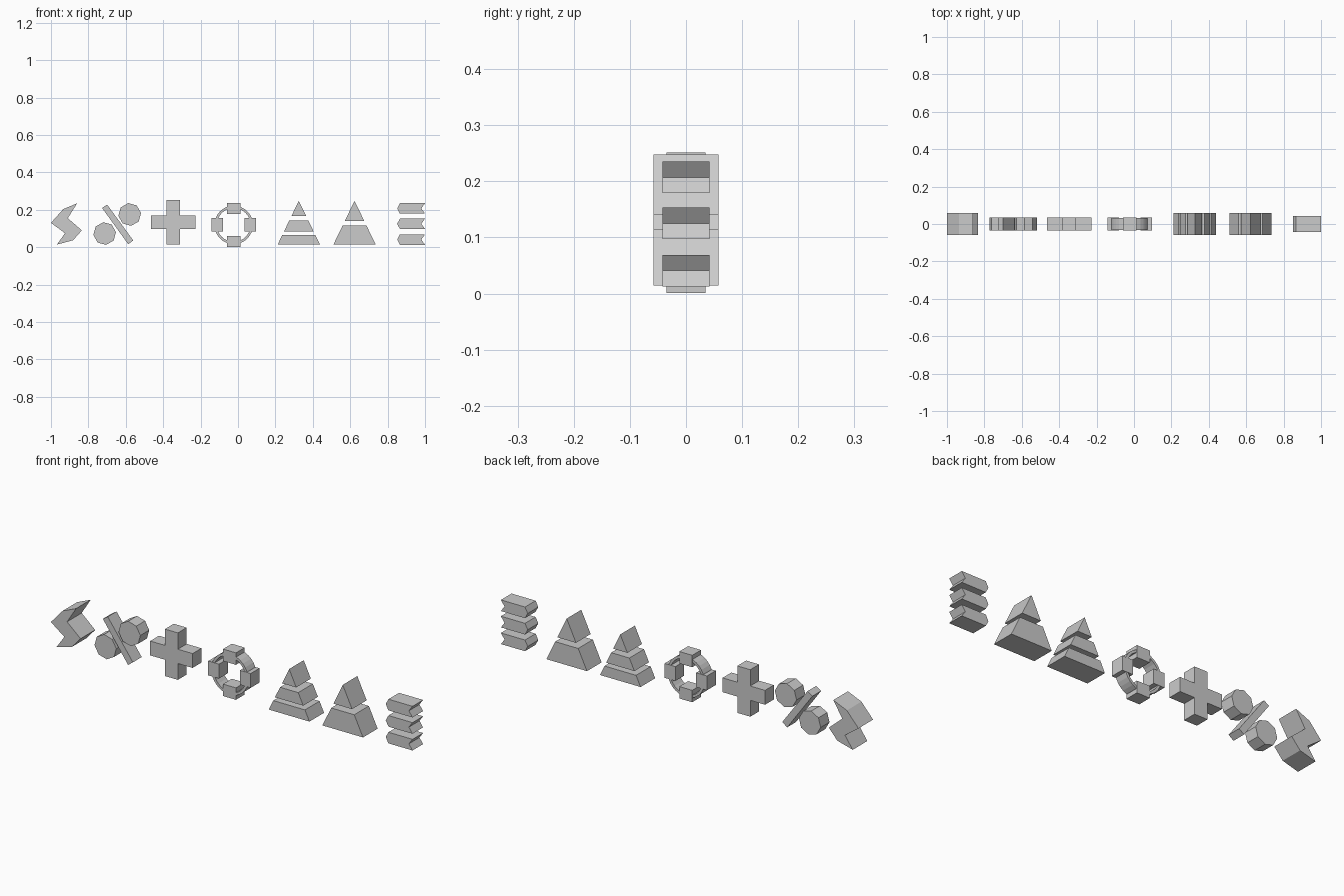
import bpy, bmesh
from math import sin, cos, pi

if "Cube" in bpy.data.objects:
    bpy.data.objects.remove(bpy.data.objects["Cube"])


def prism(name, pts, half_depth):
    """Extrude an x-z outline symmetrically along y."""
    bm = bmesh.new()
    face = bm.faces.new([bm.verts.new((x, -half_depth, z)) for x, z in pts])
    ext = bmesh.ops.extrude_face_region(bm, geom=[face])
    moved = [v for v in ext["geom"] if isinstance(v, bmesh.types.BMVert)]
    bmesh.ops.translate(bm, verts=moved, vec=(0, 2 * half_depth, 0))
    bmesh.ops.recalc_face_normals(bm, faces=bm.faces)
    mesh = bpy.data.meshes.new(name)
    bm.to_mesh(mesh)
    bm.free()
    obj = bpy.data.objects.new(name, mesh)
    bpy.context.collection.objects.link(obj)
    return obj


def box(name, cx, cz, hx, hz, half_depth):
    return prism(name, [(cx - hx, cz - hz), (cx + hx, cz - hz),
                        (cx + hx, cz + hz), (cx - hx, cz + hz)], half_depth)


def circle(cx, cz, r, n, start=0.0):
    return [(cx + r * cos(start + 2 * pi * i / n),
             cz + r * sin(start + 2 * pi * i / n)) for i in range(n)]


# Zigzag bolt
prism("zigzag_bolt", [(-1, .13), (-.935, .203), (-.86, .235), (-.91, .155),
                      (-.835, .09), (-.882, .037), (-.968, .014), (-.925, .075)], .058)

# Slash with two octagonal discs
prism("slash_bar", [(-.727, .21), (-.70, .228), (-.56, .036), (-.587, .016)], .035)
prism("lower_disc", circle(-.713, .073, .061, 8, .12), .035)
prism("upper_disc", circle(-.579, .175, .061, 8, .12), .035)

# Plus sign
c, z, a, b = -.346, .133, .118, .036
quarter = [(b, b), (b, a), (-b, a)]
plus = []
for _ in range(4):
    plus += [(c + x, z + y) for x, y in quarter]
    quarter = [(-y, x) for x, y in quarter]
# drop the repeated corner order: each quarter starts at its inner corner
prism("plus_sign", plus, .035)

# Ring with four blocks
rc, rz, n = -.023, .119, 32
outer, inner = circle(rc, rz, .103, n), circle(rc, rz, .09, n)
bm = bmesh.new()
loops = [[bm.verts.new((x, y, w)) for x, w in pts]
         for pts, y in ((outer, -.033), (outer, .033), (inner, .033), (inner, -.033))]
for k in range(4):
    p, q = loops[k], loops[(k + 1) % 4]
    for i in range(n):
        j = (i + 1) % n
        bm.faces.new((p[i], p[j], q[j], q[i]))
bmesh.ops.recalc_face_normals(bm, faces=bm.faces)
mesh = bpy.data.meshes.new("ring")
bm.to_mesh(mesh)
bm.free()
bpy.context.collection.objects.link(bpy.data.objects.new("ring", mesh))
for s in (-1, 1):
    box("ring_block_side", rc + s * .088, rz, .03, .036, .035)
    box("ring_block_upright", rc, rz + s * .088, .036, .03, .035)

# Split triangles
def split_triangle(name, cx, bands):
    top, slope = .248, .112 / .232
    for lo, hi in bands:
        wl, wh = (top - lo) * slope, (top - hi) * slope
        pts = [(cx - wl, lo), (cx + wl, lo)]
        pts += [(cx, hi)] if wh < 1e-6 else [(cx + wh, hi), (cx - wh, hi)]
        prism(name, pts, .058)


split_triangle("three_band_triangle", .325, [(.014, .066), (.085, .143), (.166, .248)])
split_triangle("two_band_triangle", .623, [(.014, .115), (.14, .248)])

# Stack of notched bars
for zc in (.041, .125, .207):
    h = .028
    prism("stack_bar", [(.866, zc - h), (1, zc - h), (.98, zc),
                        (1, zc + h), (.866, zc + h), (.851, zc)], .042)
